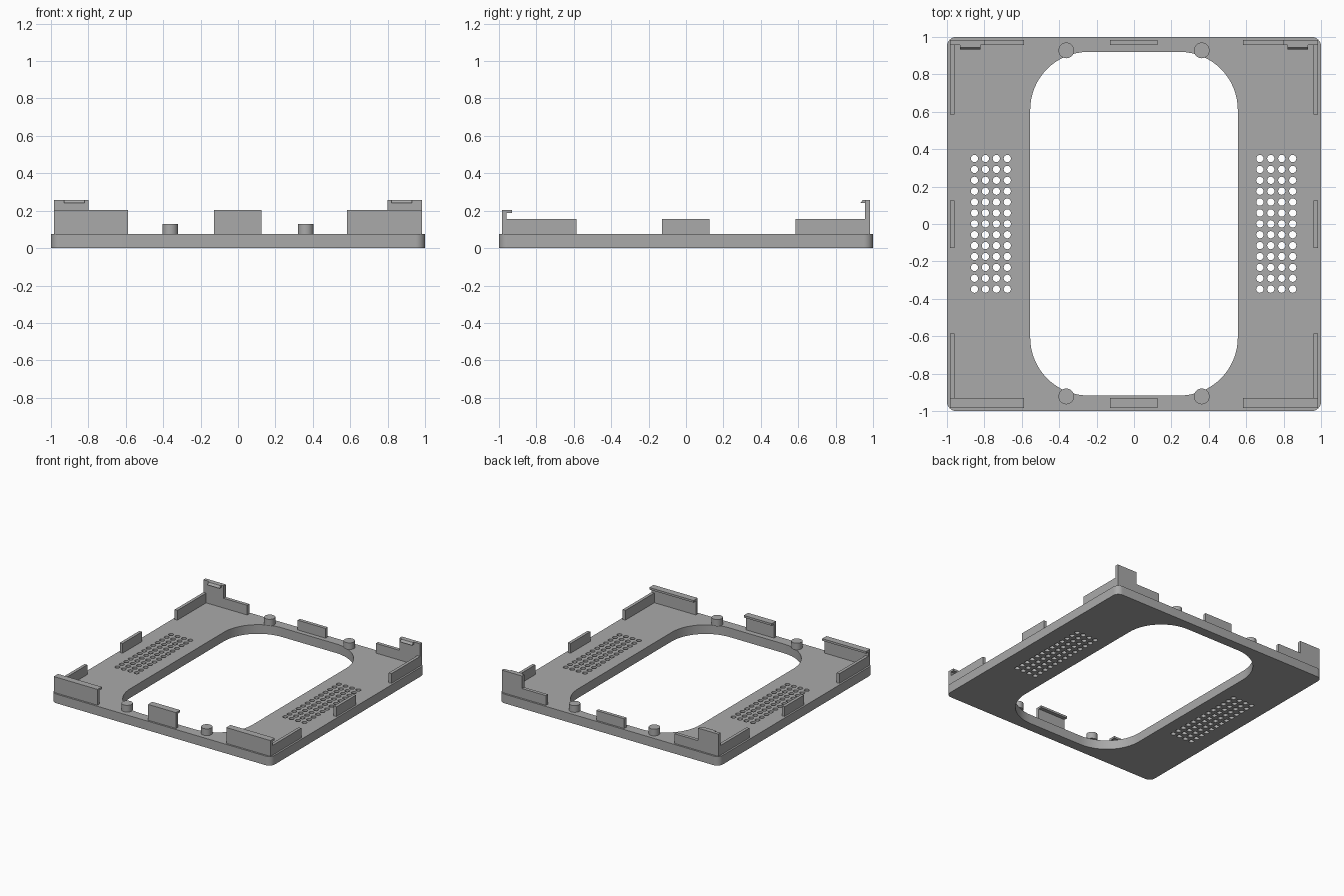
import bpy, bmesh, math

cube = bpy.data.objects.get("Cube")
if cube:
    bpy.data.objects.remove(cube, do_unlink=True)

grey = bpy.data.materials.new("plain grey")
grey.use_nodes = True
COLOUR = (0.4, 0.4, 0.4, 1)
grey.diffuse_color = COLOUR
grey.node_tree.nodes["Principled BSDF"].inputs["Base Color"].default_value = COLOUR

TOP = 0.075     # upper face of the base plate
SINK = 0.01     # how far raised parts sink into it
EDGE = 0.985    # outer line of the clips


def link(name, data):
    ob = bpy.data.objects.new(name, data)
    bpy.context.collection.objects.link(ob)
    data.materials.append(grey)
    return ob


def smooth(ob):
    bpy.ops.object.select_all(action="DESELECT")
    ob.select_set(True)
    bpy.context.view_layer.objects.active = ob
    bpy.ops.object.shade_smooth_by_angle(angle=math.radians(35))


def rounded(x0, x1, y0, y1, r, steps):
    pts = []
    corners = [(x1 - r, y1 - r), (x0 + r, y1 - r), (x0 + r, y0 + r), (x1 - r, y0 + r)]
    for i, (cx, cy) in enumerate(corners):
        for k in range(steps + 1):
            a = (i + k / steps) * math.pi / 2
            pts.append((cx + r * math.cos(a), cy + r * math.sin(a)))
    return pts


def circle(cx, cy, r, n):
    return [(cx + r * math.cos(math.tau * i / n), cy + r * math.sin(math.tau * i / n))
            for i in range(n)]


def prism(name, profile, vec, place):
    """Extrude a flat profile along vec; place turns profile pairs into points."""
    bm = bmesh.new()
    face = bm.faces.new([bm.verts.new(place(*p)) for p in profile])
    ext = bmesh.ops.extrude_face_region(bm, geom=[face])["geom"]
    bmesh.ops.translate(bm, vec=vec, verts=[g for g in ext if isinstance(g, bmesh.types.BMVert)])
    bmesh.ops.recalc_face_normals(bm, faces=bm.faces)
    me = bpy.data.meshes.new(name)
    bm.to_mesh(me)
    bm.free()
    return link(name, me)


def along_x(name, x0, x1, profile):
    return prism(name, profile, (x1 - x0, 0, 0), lambda y, z: (x0, y, z))


def along_y(name, y0, y1, profile):
    return prism(name, profile, (0, y1 - y0, 0), lambda x, z: (x, y0, z))


# Base plate: outline, central opening and two vent grids
loops = [rounded(-1, 1, -1, 1, 0.05, 8),
         rounded(-0.555, 0.555, -0.917, 0.92, 0.31, 16)]
for start in (-0.853, 0.673):
    for col in range(4):
        for row in range(13):
            loops.append(circle(start + col * 0.0585, 0.35 - row * 0.0582, 0.0195, 16))
curve = bpy.data.curves.new("base_outline", "CURVE")
curve.dimensions = "2D"
curve.fill_mode = "BOTH"
curve.extrude = TOP / 2
for pts in loops:
    spline = curve.splines.new("POLY")
    spline.points.add(len(pts) - 1)
    for p, (x, y) in zip(spline.points, pts):
        p.co = (x, y, 0, 1)
    spline.use_cyclic_u = True
outline = bpy.data.objects.new("base_outline", curve)
bpy.context.collection.objects.link(outline)
bpy.context.view_layer.update()
graph = bpy.context.evaluated_depsgraph_get()
mesh = bpy.data.meshes.new_from_object(outline.evaluated_get(graph))
bpy.data.objects.remove(outline, do_unlink=True)
bm = bmesh.new()
bm.from_mesh(mesh)
bmesh.ops.translate(bm, vec=(0, 0, TOP / 2), verts=bm.verts)
bmesh.ops.remove_doubles(bm, verts=bm.verts, dist=0.0001)
bmesh.ops.recalc_face_normals(bm, faces=bm.faces)
bm.to_mesh(mesh)
bm.free()
mesh.materials.clear()
smooth(link("base_plate", mesh))

# Clip positions shared by all four sides
z0 = TOP - SINK
spans = {"right": (-EDGE, -0.587), "middle": (-0.128, 0.126), "left": (0.583, EDGE)}

# Front clips with an inward lip
lip = [(-EDGE, z0), (-EDGE, 0.205), (-0.93, 0.205), (-0.93, 0.188), (-0.96, 0.188), (-0.96, z0)]
for side, (a, b) in spans.items():
    along_x("front_clip_" + side, a, b, lip)

# Low back walls
back = [(0.957, z0), (0.957, 0.155), (EDGE, 0.155), (EDGE, z0)]
for side, (a, b) in spans.items():
    along_x("back_wall_" + side, a, b, back)

for s, side in ((1, "left"), (-1, "right")):
    # Tall back corner posts with a snap hook
    a, b = sorted((s * 0.8, s * EDGE))
    along_x("back_post_" + side, a, b, [(0.957, z0), (0.957, 0.258), (EDGE, 0.258), (EDGE, z0)])
    a, b = sorted((s * 0.82, s * 0.93))
    along_x("back_hook_" + side, a, b, [(0.96, 0.258), (0.96, 0.24), (0.932, 0.24), (0.945, 0.258)])
    # Side walls
    wall = [(s * 0.96, z0), (s * 0.96, 0.155), (s * EDGE, 0.155), (s * EDGE, z0)]
    for part, (a, b) in (("front", (-0.962, -0.585)), ("middle", spans["middle"]),
                         ("back", (0.585, 0.962))):
        along_y(f"side_wall_{part}_{side}", a, b, wall)
    # Round pegs beside the opening
    for end, y in (("front", -0.922), ("back", 0.928)):
        smooth(prism(f"peg_{end}_{side}", circle(s * 0.362, y, 0.042, 32), (0, 0, 0.13 - TOP),
                     lambda x, y: (x, y, TOP)))
